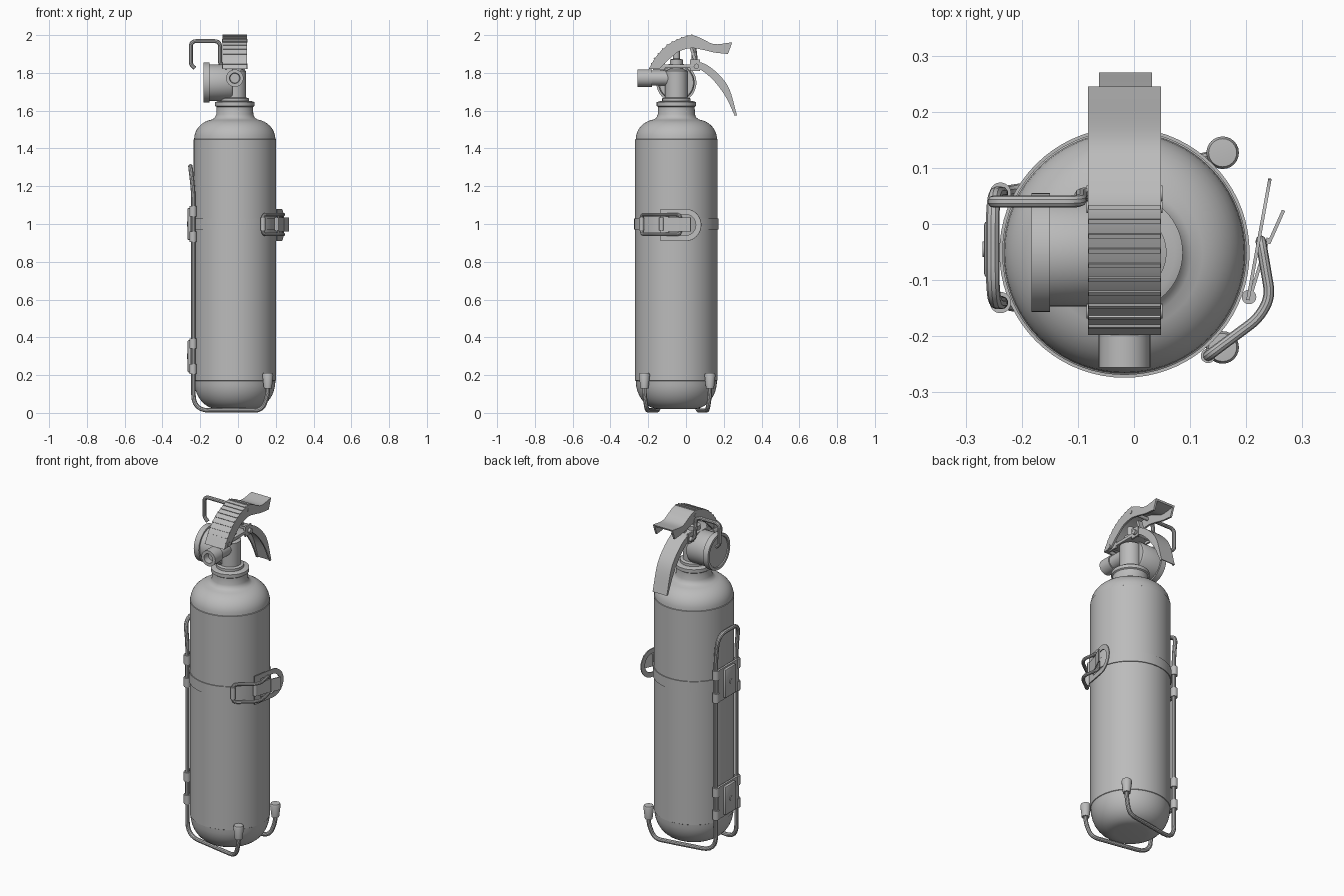
import bpy, bmesh, math
from mathutils import Vector, Matrix

cube = bpy.data.objects.get("Cube")
if cube:
    bpy.data.objects.remove(cube)

GREY = (0.5, 0.5, 0.5, 1)
mat = bpy.data.materials.new("plain grey")
mat.use_nodes = True
mat.diffuse_color = GREY
mat.node_tree.nodes["Principled BSDF"].inputs["Base Color"].default_value = GREY

CX, CY, R = -0.017, -0.051, 0.218      # cylinder axis and radius


def finish(name, mesh):
    mesh.materials.clear()
    mesh.materials.append(mat)
    for p in mesh.polygons:
        p.use_smooth = True
        p.material_index = 0
    mesh.set_sharp_from_angle(angle=math.radians(32))
    ob = bpy.data.objects.new(name, mesh)
    bpy.context.collection.objects.link(ob)
    return ob


def from_bm(name, bm):
    bmesh.ops.recalc_face_normals(bm, faces=bm.faces)
    mesh = bpy.data.meshes.new(name)
    bm.to_mesh(mesh)
    bm.free()
    return finish(name, mesh)


def lathe(name, profile, loc, axis=(0, 0, 1), steps=48):
    """Spin (radius, height) points about an axis through loc."""
    bm = bmesh.new()
    vs = [bm.verts.new((r, 0, h)) for r, h in profile]
    es = [bm.edges.new(p) for p in zip(vs, vs[1:])]
    bmesh.ops.spin(bm, geom=vs + es, cent=(0, 0, 0), axis=(0, 0, 1),
                   angle=math.tau, steps=steps, use_merge=True)
    bmesh.ops.remove_doubles(bm, verts=bm.verts, dist=1e-5)
    turn = Vector((0, 0, 1)).rotation_difference(Vector(axis)).to_matrix().to_4x4()
    bm.transform(Matrix.Translation(loc) @ turn)
    return from_bm(name, bm)


def rod(name, r, loc, length, axis, steps=24):
    return lathe(name, [(0, 0), (r, 0), (r, length), (0, length)], loc, axis, steps)


def rounded(points, radius, closed=False):
    """Replace the corners of a path with short arcs."""
    pts, out, n = [Vector(p) for p in points], [], len(points)
    for i, p in enumerate(pts):
        if not closed and i in (0, n - 1):
            out.append(p)
            continue
        a, b = pts[i - 1] - p, pts[(i + 1) % n] - p
        d = min(radius, a.length * 0.48, b.length * 0.48)
        a, b = p + a.normalized() * d, p + b.normalized() * d
        for k in range(7):
            t = k / 6
            out.append(a * (1 - t) ** 2 + p * 2 * t * (1 - t) + b * t * t)
    return out


def wire(name, points, r=0.012, radius=0.04, closed=False):
    pts = rounded(points, radius, closed)
    cu = bpy.data.curves.new(name, "CURVE")
    cu.dimensions = "3D"
    cu.bevel_depth, cu.bevel_resolution, cu.use_fill_caps = r, 3, True
    sp = cu.splines.new("POLY")
    sp.points.add(len(pts) - 1)
    for q, p in zip(sp.points, pts):
        q.co = (*p, 1)
    sp.use_cyclic_u = closed
    tmp = bpy.data.objects.new(name + " path", cu)
    mesh = bpy.data.meshes.new_from_object(tmp)
    bpy.data.objects.remove(tmp)
    return finish(name, mesh)


def smooth_path(pts, k=5):
    """Catmull-Rom curve through 2D points."""
    p = [Vector(q) for q in pts]
    p = [2 * p[0] - p[1]] + p + [2 * p[-1] - p[-2]]
    out = []
    for a, b, c, d in zip(p, p[1:], p[2:], p[3:]):
        for i in range(k):
            t = i / k
            out.append(0.5 * (2 * b + (c - a) * t + (2 * a - 5 * b + 4 * c - d) * t * t
                              + (3 * b - a - 3 * c + d) * t ** 3))
    return out + [p[-2]]


def strip(name, upper, lower, x0, x1):
    """Band between two equally long (y, z) edges, extruded along x."""
    bm = bmesh.new()
    quads = [[bm.verts.new((x, *q)) for x, q in ((x0, u), (x1, u), (x1, w), (x0, w))]
             for u, w in zip(upper, lower)]
    for a, b in zip(quads, quads[1:]):
        for i in range(4):
            j = (i + 1) % 4
            bm.faces.new((a[i], a[j], b[j], b[i]))
    bm.faces.new(quads[0])
    bm.faces.new(quads[-1])
    return from_bm(name, bm)


def box(name, lo, hi, matrix=Matrix(), bevel=0.0):
    bm = bmesh.new()
    lo, hi = Vector(lo), Vector(hi)
    bmesh.ops.create_cube(bm, size=1, matrix=Matrix.Translation((lo + hi) / 2)
                          @ Matrix.Diagonal((*(hi - lo), 1)))
    if bevel:
        bmesh.ops.bevel(bm, geom=bm.edges[:], offset=bevel, segments=2,
                        affect="EDGES", profile=0.5)
    bm.transform(matrix)
    return from_bm(name, bm)


# Pressure cylinder with domed bottom, shoulder and neck
arc = [(math.cos(math.radians(a)), math.sin(math.radians(a))) for a in range(0, 91, 10)]
bottom = [(0.09 + 0.125 * c, 0.17 - 0.15 * s) for c, s in reversed(arc)]
shoulder = [(0.1 + 0.115 * c, 1.45 + 0.105 * s) for c, s in arc[:-1]]
neck = [(0.106, 1.563), (0.098, 1.58), (0.097, 1.62), (0.104, 1.625),
        (0.104, 1.645), (0.09, 1.65), (0, 1.65)]
lathe("cylinder_body", [(0, 0.02)] + bottom + [(R, 0.172), (R, 1.448)] + shoulder + neck,
      (CX, CY, 0), steps=72)
lathe("strap_band", [(R, 0.97), (0.223, 0.97), (0.223, 1.03), (R, 1.03)], (CX, CY, 0), steps=72)

# Valve, nozzle and gauge
lathe("valve_body", [(0, 1.64), (0.075, 1.64), (0.075, 1.665), (0.06, 1.67), (0.06, 1.81),
                     (0.035, 1.82), (0.035, 1.87), (0.018, 1.875), (0.018, 1.93), (0, 1.93)],
      (CX, CY, 0))
lathe("nozzle", [(0, 0), (0.04, 0), (0.04, 0.13), (0.046, 0.13), (0.046, 0.205),
                 (0.028, 0.205), (0.025, 0.17), (0, 0.17)], (CX, CY, 1.772), (0, -1, 0), 32)
lathe("gauge_housing", [(0, 0), (0.09, 0), (0.096, 0.01), (0.096, 0.12), (0.106, 0.12),
                        (0.106, 0.153), (0.09, 0.153), (0.088, 0.147), (0, 0.147)],
      (-0.03, CY, 1.748), (-1, 0, 0))
box("valve_bracket", (-0.068, -0.17, 1.825), (0.036, 0.07, 1.845), bevel=0.004)
for x in (-0.068, 0.026):
    box("bracket_cheek", (x, -0.175, 1.815), (x + 0.01, -0.11, 1.855))
    box("bracket_cheek", (x, 0.02, 1.81), (x + 0.01, 0.075, 1.87))

# Upper squeeze lever: folded channel with grip ridges
top = smooth_path([(-0.198, 1.82), (-0.156, 1.889), (-0.098, 1.947), (-0.034, 1.981),
                   (0.03, 1.999), (0.087, 1.98), (0.15, 1.952), (0.245, 1.962)])
low = smooth_path([(-0.14, 1.822), (-0.115, 1.848), (-0.08, 1.88), (-0.034, 1.915),
                   (0.03, 1.931), (0.09, 1.922), (0.15, 1.908), (0.222, 1.9)])
for x in (-0.082, 0.037):
    strip("lever_side", top, low, x, x + 0.011)
strip("lever_top", top, [p.lerp(q, 0.16) for p, q in zip(top, low)], -0.082, 0.048)
for i in range(2, 22, 2):
    p, d = top[i], top[i + 1] - top[i - 1]
    m = Matrix.Translation((0, *p)) @ Matrix.Rotation(math.atan2(d.y, d.x), 4, "X")
    box("grip_ridge", (-0.081, -0.004, -0.004), (0.047, 0.004, 0.004), m)

# Lower carrying handle
h_top = smooth_path([(0.02, 1.868), (0.103, 1.846), (0.177, 1.788), (0.23, 1.713), (0.27, 1.575)])
h_low = smooth_path([(0.02, 1.835), (0.08, 1.815), (0.15, 1.756), (0.212, 1.67), (0.258, 1.573)])
for x in (-0.062, 0.023):
    strip("handle_side", h_top, h_low, x, x + 0.009)
strip("handle_grip", h_top, [p.lerp(q, 0.4) for p, q in zip(h_top, h_low)], -0.062, 0.032)
strip("lever_link", [(0.02, 1.93), (0.05, 1.83)], [(0.035, 1.935), (0.065, 1.835)], -0.03, 0.0)

# Rivets and safety pin
for y, z, r in ((-0.155, 1.835, 0.013), (0.03, 1.97, 0.01), (0.055, 1.835, 0.014)):
    rod("rivet", r, (-0.085, y, z), 0.136, (1, 0, 0), 16)
wire("safety_pin", [(-0.228, 0.04, 1.825), (-0.25, 0.04, 1.845), (-0.25, 0.04, 1.968),
                    (-0.095, 0.04, 1.968), (-0.095, 0.055, 1.835), (0.04, 0.055, 1.835)],
     0.011, 0.03)

# Wall bracket: hanger loop and two feet bent from one wire
YA, YB, FX = -0.14, 0.055, 0.158
wire("bracket_wire", [
    (FX, -0.22, 0.16), (FX, -0.22, 0.1), (0.13, -0.208, 0.013), (-0.236, YA, 0.013),
    (-0.236, YA, 1.17), (-0.252, YA, 1.305), (-0.252, YB, 1.305), (-0.236, YB, 1.17),
    (-0.236, YB, 0.013), (0.13, 0.115, 0.013), (FX, 0.127, 0.1), (FX, 0.127, 0.16)],
    0.012, 0.085)
for y in (-0.22, 0.127):
    lathe("foot_cap", [(0, 0.13), (0.021, 0.13), (0.029, 0.2), (0.025, 0.21), (0, 0.212)],
          (FX, y, 0), steps=24)

# Wall plates wrapped around the wire
for z in (0.205, 0.905):
    box("wall_plate", (-0.252, YA, z), (-0.24, YB, z + 0.19))
    box("wall_plate_rib", (-0.267, -0.095, z + 0.01), (-0.245, 0.005, z + 0.18), bevel=0.006)
    for y in (YA, YB):
        for dz in (0, 0.135):
            rod("wire_clip", 0.019, (-0.238, y, z + dz), 0.055, (0, 0, 1))
    rod("screw_head", 0.014, (-0.262, -0.045, z + 0.095), 0.008, (-1, 0, 0), 16)

# Strap buckle: wire bail, pull ring and hinge tabs
bail = [(0.132, -0.235), (0.222, -0.168), (0.243, -0.13), (0.226, -0.03)]
wire("buckle_bail", [(x, y, 0.945) for x, y in bail]
     + [(x, y, 1.05) for x, y in reversed(bail)], 0.0095, 0.022, True)


def pull_ring():
    bm = bmesh.new()
    loops = []
    for r, start in ((0.085, 0.0), (0.056, 0.045)):
        pts = [(start, -r)]
        pts += [(0.135 + r * math.cos(t), r * math.sin(t))
                for t in [math.pi * (k / 20 - 0.5) for k in range(21)]]
        pts += [(start, r)]
        loops.append([bm.verts.new((0, s, z)) for s, z in pts])
    n = len(loops[0])
    for i in range(n):
        j = (i + 1) % n
        bm.faces.new((loops[0][i], loops[0][j], loops[1][j], loops[1][i]))
    ext = bmesh.ops.extrude_face_region(bm, geom=bm.faces[:])
    bmesh.ops.translate(bm, vec=(0.006, 0, 0),
                        verts=[v for v in ext["geom"] if isinstance(v, bmesh.types.BMVert)])
    bm.transform(Matrix.Translation((0.2, -0.135, 0.995)) @ Matrix.Rotation(-0.18, 4, "Z"))
    from_bm("pull_ring", bm)


pull_ring()
for x, y in ((0.205, -0.13), (0.132, -0.235)):
    rod("hinge_barrel", 0.013, (x, y, 0.965), 0.07, (0, 0, 1), 16)
for (x, y), turn, length in (((0.207, -0.13), -0.3, 0.11), ((0.24, -0.035), -0.42, 0.065)):
    m = Matrix.Translation((x, y, 0.997)) @ Matrix.Rotation(turn, 4, "Z")
    box("buckle_tab", (-0.003, 0, -0.038), (0.003, length, 0.038), m)
